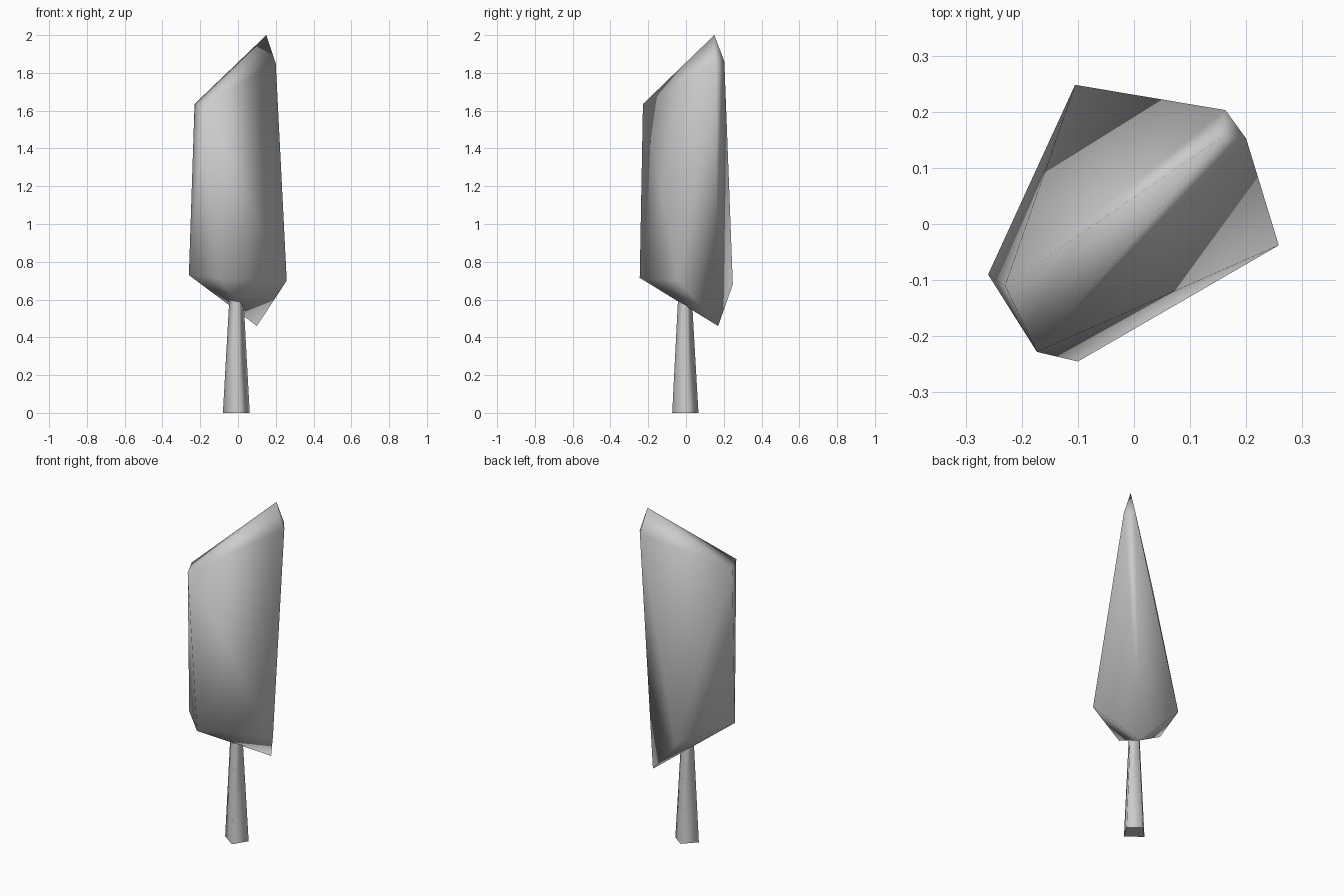
import bpy, bmesh

if "Cube" in bpy.data.objects:
    bpy.data.objects.remove(bpy.data.objects["Cube"])


def make_object(name, bm):
    bmesh.ops.recalc_face_normals(bm, faces=bm.faces)
    mesh = bpy.data.meshes.new(name)
    bm.to_mesh(mesh)
    bm.free()
    mesh.shade_smooth()
    obj = bpy.data.objects.new(name, mesh)
    bpy.context.collection.objects.link(obj)
    return obj


# Trunk: four-sided post tapering up into the foliage
bm = bmesh.new()
base = [(-0.08, -0.007), (0.01, -0.073), (0.062, 0.012), (-0.01, 0.066)]
rings = [[bm.verts.new((x * s - d, y * s - d, z)) for x, y in base]
         for z, s, d in ((0, 1, 0), (0.68, 0.47, 0.004))]
low, high = rings
for i in range(4):
    j = (i + 1) % 4
    bm.faces.new((low[i], low[j], high[j], high[i]))
bm.faces.new(low[::-1])
bm.faces.new(high)
trunk = make_object("trunk", bm)
for p in trunk.data.polygons[-2:]:
    p.use_smooth = False

# Foliage: chiselled wedge-shaped hull with a slanted ridge and a low rear point
bm = bmesh.new()
corners = [
    (0.15, 0.15, 2.0), (0.2, 0.152, 1.85), (0.163, 0.203, 1.86),
    (-0.23, -0.11, 1.635), (-0.173, -0.228, 1.635),
    (0.258, -0.038, 0.70), (-0.105, 0.248, 0.68),
    (-0.26, -0.09, 0.73), (-0.1, -0.245, 0.715), (0.1, 0.17, 0.46),
]
for c in corners:
    bm.verts.new(c)
bmesh.ops.convex_hull(bm, input=bm.verts)
make_object("foliage", bm)
